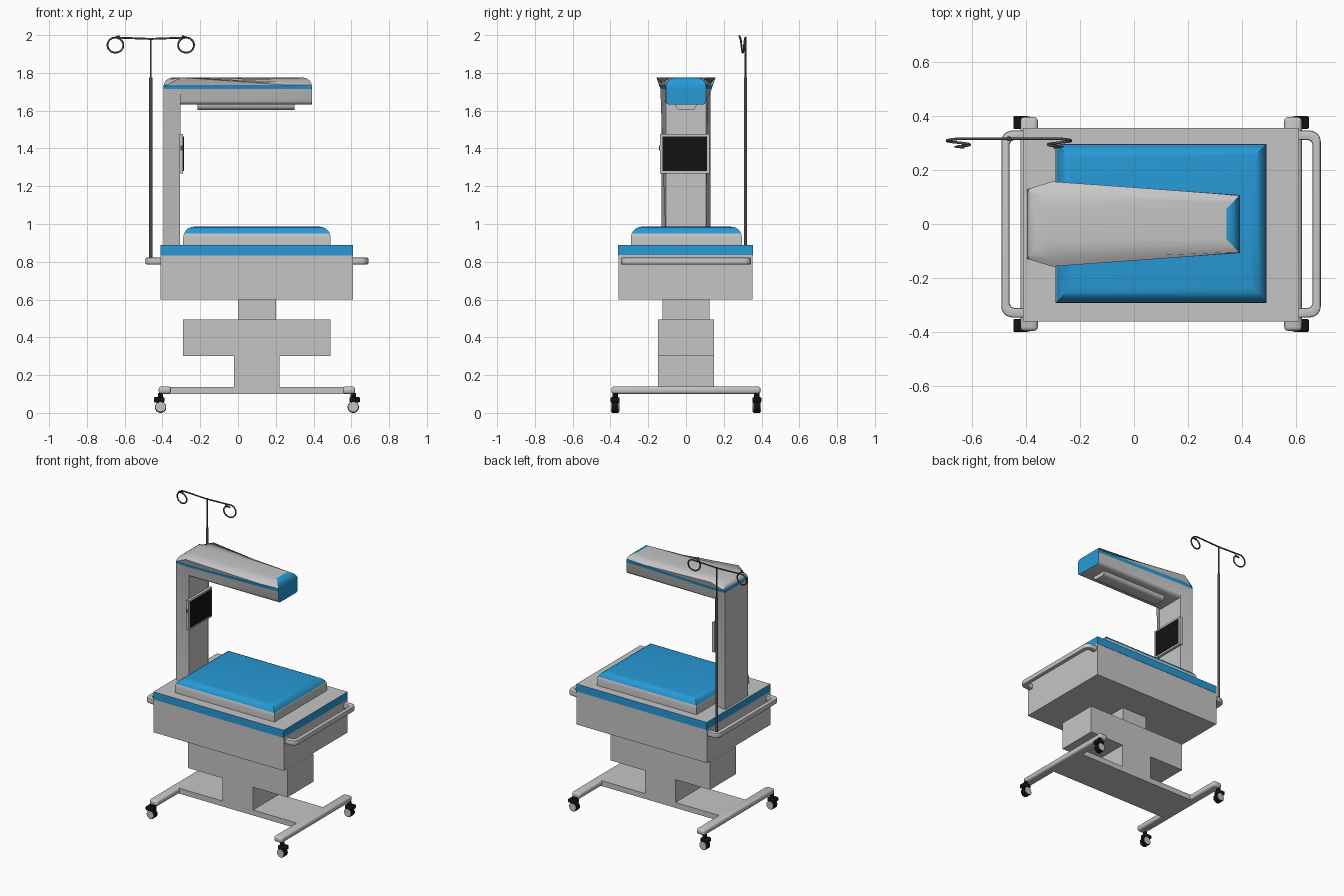
import bpy, bmesh, math
from mathutils import Vector

cube = bpy.data.objects.get("Cube")
if cube:
    bpy.data.objects.remove(cube, do_unlink=True)


def material(name, rgb):
    m = bpy.data.materials.new(name)
    m.use_nodes = True
    m.diffuse_color = (*rgb, 1)
    m.node_tree.nodes["Principled BSDF"].inputs["Base Color"].default_value = (*rgb, 1)
    return m


GREY = material("light grey", (0.56, 0.56, 0.56))
BLUE = material("blue", (0.02, 0.32, 0.67))
BLACK = material("black", (0.006, 0.006, 0.006))
STEEL = material("dark steel", (0.08, 0.08, 0.08))
MID = 0.1  # centre line of the cart in x


def finish(name, bm, *mats):
    bmesh.ops.recalc_face_normals(bm, faces=bm.faces[:])
    me = bpy.data.meshes.new(name)
    bm.to_mesh(me)
    bm.free()
    ob = bpy.data.objects.new(name, me)
    bpy.context.collection.objects.link(ob)
    for m in mats:
        me.materials.append(m)
    bpy.ops.object.select_all(action='DESELECT')
    ob.select_set(True)
    bpy.context.view_layer.objects.active = ob
    bpy.ops.object.shade_smooth_by_angle(angle=math.radians(35))
    return ob


def box_bm(x, y, z):
    bm = bmesh.new()
    bmesh.ops.create_cube(bm, size=1)
    for v in bm.verts:
        v.co = [r[0] if c < 0 else r[1] for c, r in zip(v.co, (x, y, z))]
    return bm


def round_edges(bm, test, width, segments=4):
    edges = [e for e in bm.edges if test(e.verts[0].co, e.verts[1].co)]
    bmesh.ops.bevel(bm, geom=edges, offset=width, segments=segments,
                    profile=0.5, affect='EDGES', clamp_overlap=True)


def cut(bm, axis, value):
    n = Vector((0, 0, 0))
    n[axis] = 1
    bmesh.ops.bisect_plane(bm, geom=bm.verts[:] + bm.edges[:] + bm.faces[:],
                           plane_co=n * value, plane_no=n)


def box(name, x, y, z, mat, bevel=0.0):
    bm = box_bm(x, y, z)
    if bevel:
        round_edges(bm, lambda a, b: True, bevel, 3)
    return finish(name, bm, mat)


def prism_bm(points, offset):
    bm = bmesh.new()
    face = bm.faces.new([bm.verts.new(p) for p in points])
    new = bmesh.ops.extrude_face_region(bm, geom=[face], use_keep_orig=True)["geom"]
    bmesh.ops.translate(bm, vec=offset, verts=[g for g in new if isinstance(g, bmesh.types.BMVert)])
    return bm


def rod(name, a, b, radius, mat, sides=16):
    a, b = Vector(a), Vector(b)
    bm = bmesh.new()
    bmesh.ops.create_cone(bm, cap_ends=True, segments=sides, radius1=radius,
                          radius2=radius, depth=(b - a).length)
    bm.transform(Vector((0, 0, 1)).rotation_difference(b - a).to_matrix().to_4x4())
    bmesh.ops.translate(bm, vec=(a + b) / 2, verts=bm.verts[:])
    return finish(name, bm, mat)


def tube(name, points, radius, mat):
    cu = bpy.data.curves.new(name, 'CURVE')
    cu.dimensions = '3D'
    cu.bevel_depth = radius
    cu.bevel_resolution = 2
    cu.use_fill_caps = True
    sp = cu.splines.new('POLY')
    sp.points.add(len(points) - 1)
    for p, co in zip(sp.points, points):
        p.co = (*co, 1)
    cu.materials.append(mat)
    bpy.context.collection.objects.link(bpy.data.objects.new(name, cu))


# Wheeled base and pedestal
box("base_plate", (-0.37, 0.57), (-0.147, 0.147), (0.1, 0.138), GREY)
box("pedestal_foot", (-0.02, 0.22), (-0.147, 0.147), (0.13, 0.31), GREY)
box("pedestal_housing", (-0.29, 0.49), (-0.147, 0.147), (0.3, 0.495), GREY)
box("pedestal_neck", (0, 0.2), (-0.125, 0.125), (0.49, 0.61), GREY)

for side, s in (("right", -1), ("left", 1)):
    leg = sorted((MID + s * 0.455, MID + s * 0.52))
    box(side + "_leg", leg, (-0.395, 0.395), (0.1, 0.14), GREY, 0.014)

    # Casters at both ends of each leg
    cx = MID + s * 0.51
    for end, t in (("front", -1), ("back", 1)):
        label, cy = f"{end}_{side}_caster", t * 0.375
        rod(label + "_tyre", (cx, cy - 0.018, 0.03), (cx, cy + 0.018, 0.03), 0.03, BLACK, 24)
        rod(label + "_hub", (cx, cy - 0.022, 0.032), (cx, cy + 0.022, 0.032), 0.026, GREY, 24)
        hood = sorted((cx - s * 0.02, cx + s * 0.036))
        box(label + "_hood", hood, (cy - 0.024, cy + 0.024), (0.056, 0.083), BLACK, 0.006)
        rod(label + "_stem", (cx, cy, 0.07), (cx, cy, 0.105), 0.014, BLACK)

    # U-shaped push rail
    def corner(x, y, r, a0, a1):
        return [(x + r * math.cos(math.radians(a0 + (a1 - a0) * i / 6)),
                 y + r * math.sin(math.radians(a0 + (a1 - a0) * i / 6))) for i in range(7)]
    outer = [(0.5, -0.345)] + corner(0.55, -0.305, 0.04, -90, 0) + corner(0.55, 0.305, 0.04, 0, 90) + [(0.5, 0.345)]
    inner = [(0.5, 0.31)] + corner(0.54, 0.29, 0.02, 90, 0) + corner(0.54, -0.29, 0.02, 0, -90) + [(0.5, -0.31)]
    bm = prism_bm([(MID + s * x, y, 0.786) for x, y in outer + inner], (0, 0, 0.036))
    round_edges(bm, lambda a, b: abs(a.z - b.z) < 0.001, 0.007, 2)
    finish(side + "_rail", bm, GREY)

# Cabinet with two sloping recessed drawer fronts
bm = box_bm((-0.41, 0.61), (-0.358, 0.352), (0.6, 0.836))
panels = ((-0.4, 0.082), (0.118, 0.6))
for x in panels[0] + panels[1]:
    cut(bm, 0, x)
for z in (0.612, 0.822):
    cut(bm, 2, z)
for x0, x1 in panels:
    face = next(f for f in bm.faces if f.calc_center_median().y < -0.35
                and x0 < f.calc_center_median().x < x1 and 0.65 < f.calc_center_median().z < 0.8)
    new = bmesh.ops.extrude_face_region(bm, geom=[face])["geom"]
    for v in (g for g in new if isinstance(g, bmesh.types.BMVert)):
        top = v.co.z > 0.7
        v.co.y += 0.06 if top else 0.006
        v.co.z -= 0.026 if top else 0
        if top:
            v.co.x += 0.005 if v.co.x < (x0 + x1) / 2 else -0.005
finish("cabinet", bm, GREY)

# Deck with blue rim
bm = box_bm((-0.41, 0.61), (-0.36, 0.354), (0.834, 0.888))
for f in bm.faces:
    f.material_index = int(abs(f.normal.z) < 0.5)
finish("deck", bm, GREY, BLUE)

# Mattress, blue above and grey below
bm = box_bm((-0.29, 0.49), (-0.292, 0.296), (0.885, 0.986))
round_edges(bm, lambda a, b: min(a.z, b.z) > 0.98, 0.058, 5)
cut(bm, 2, 0.949)
for f in bm.faces:
    f.material_index = int(f.calc_center_median().z > 0.949)
finish("mattress", bm, GREY, BLUE)

# Flared column and overhead arm in one piece
side_outline = [(-0.395, 0.885), (-0.308, 0.885), (-0.308, 1.632), (0.392, 1.632),
                (0.392, 1.776), (-0.395, 1.776)]
bm = prism_bm([(x, -0.107, z) for x, z in side_outline], (0, 0.214, 0))
cut(bm, 0, -0.308)
for v in bm.verts:
    if v.co.x < -0.39:
        v.co.y *= 1.2
round_edges(bm, lambda a, b: min(a.z, b.z) > 1.77 and not (abs(a.x + 0.308) < 0.01 and abs(b.x + 0.308) < 0.01), 0.05)
round_edges(bm, lambda a, b: max(abs(a.z - 1.632), abs(b.z - 1.632)) < 0.001
            and a.y * b.y > 0 and min(a.x, b.x) > -0.32 and abs(a.x - b.x) > 0.1, 0.02, 3)
for z in (1.714, 1.736):
    cut(bm, 2, z)
bmesh.ops.recalc_face_normals(bm, faces=bm.faces[:])
for f in bm.faces:
    c = f.calc_center_median()
    stripe = 1.714 < c.z < 1.736 and abs(f.normal.z) < 0.9
    cap = c.x > 0.3 and f.normal.x > 0.15
    f.material_index = int(stripe or cap)
finish("column_and_arm", bm, GREY, BLUE)

# Heater lamp under the arm
bm = box_bm((-0.215, 0.3), (-0.055, 0.055), (1.604, 1.64))
round_edges(bm, lambda a, b: max(a.z, b.z) < 1.61 and abs(a.x - b.x) > 0.1, 0.025)
finish("heater_lamp", bm, GREY)

# Monitor on the column
box("monitor_frame", (-0.31, -0.29), (-0.138, 0.124), (1.268, 1.477), GREY)
box("monitor_screen", (-0.291, -0.287), (-0.125, 0.111), (1.281, 1.464), BLACK)
box("monitor_button", (-0.305, -0.293), (-0.142, -0.136), (1.39, 1.415), STEEL)

# Drip pole with two looped hooks
PX, PY = -0.462, 0.315
rod("pole_lower", (PX, PY, 0.8), (PX, PY, 1.775), 0.009, STEEL)
rod("pole_upper", (PX, PY, 1.77), (PX, PY, 1.985), 0.005, STEEL)
path = [(0, 0, 1.98)]
for i in range(29):
    a = math.radians(90 - 375 * i / 28)
    path.append((0.187 + 0.042 * math.cos(a), -0.03 * i / 28, 1.947 + 0.04 * math.sin(a)))
path.append((0.165, -0.032, 1.995))
for side, s in (("right", -1), ("left", 1)):
    tube(side + "_hook", [(PX + s * x, PY + y, z) for x, y, z in path], 0.005, STEEL)
